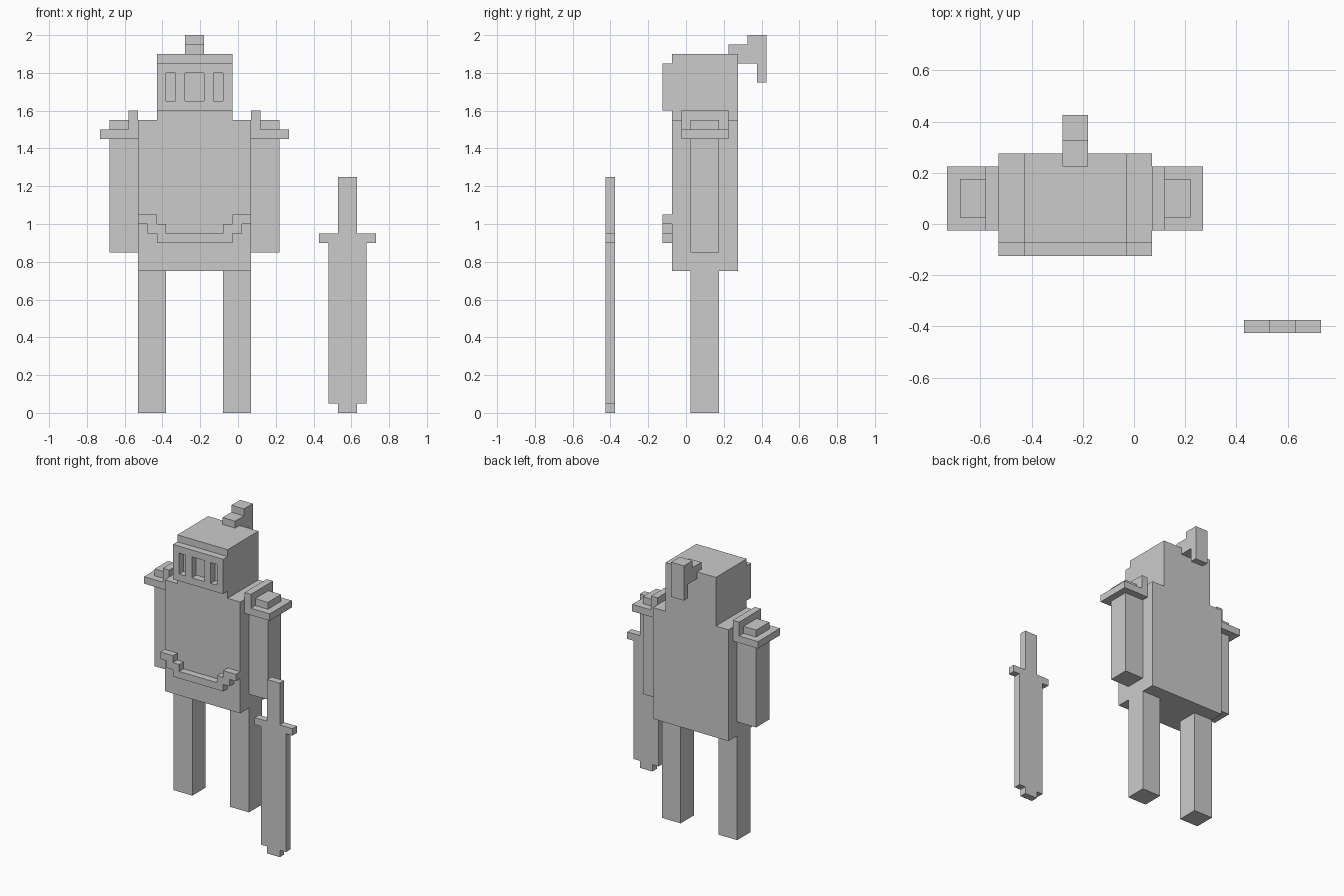
import bpy
import bmesh
from mathutils import Vector

cube = bpy.data.objects.get("Cube")
if cube:
    bpy.data.objects.remove(cube, do_unlink=True)

GREY = (0.6, 0.6, 0.6, 1.0)
grey = bpy.data.materials.new("plain_grey")
grey.use_nodes = True
grey.diffuse_color = GREY
grey.node_tree.nodes["Principled BSDF"].inputs["Base Color"].default_value = GREY

BODY_X = -0.23
SWORD_X = 0.58


def prism(name, outline, depth, axis="y", origin_x=BODY_X):
    """Extrude an outline: (x, z) points along y, or (y, z) points along x."""
    low, high = depth
    bm = bmesh.new()
    if axis == "y":
        points = [Vector((origin_x + u, low, z)) for u, z in outline]
        step = Vector((0, high - low, 0))
    else:
        points = [Vector((origin_x + low, u, z)) for u, z in outline]
        step = Vector((high - low, 0, 0))
    face = bm.faces.new([bm.verts.new(p) for p in points])
    moved = bmesh.ops.extrude_face_region(bm, geom=[face], use_keep_orig=True)
    verts = [g for g in moved["geom"] if isinstance(g, bmesh.types.BMVert)]
    bmesh.ops.translate(bm, verts=verts, vec=step)
    bmesh.ops.recalc_face_normals(bm, faces=bm.faces)
    mesh = bpy.data.meshes.new(name)
    bm.to_mesh(mesh)
    bm.free()
    mesh.materials.append(grey)
    obj = bpy.data.objects.new(name, mesh)
    bpy.context.collection.objects.link(obj)
    return obj


def box(name, x, y, z):
    return prism(name, [(x[0], z[0]), (x[1], z[0]), (x[1], z[1]), (x[0], z[1])], y)


def mirrored(half):
    """Complete an outline listed on its +x side from bottom to top."""
    return half + [(-u, z) for u, z in reversed(half)]


# Torso and head in one stepped block
prism("torso_and_head", mirrored([(0.3, 0.75), (0.3, 1.55), (0.2, 1.55), (0.2, 1.9)]),
      (-0.075, 0.275))

# Visor with three slots
visor = box("visor", (-0.2, 0.2), (-0.125, -0.075), (1.6, 1.85))
for left, right in ((-0.15, -0.1), (-0.05, 0.05), (0.1, 0.15)):
    cutter = box("slot_cutter", (left, right), (-0.2, 0.0), (1.65, 1.8))
    cutter.hide_render = True
    cut = visor.modifiers.new("slot", "BOOLEAN")
    cut.operation = "DIFFERENCE"
    cut.solver = "EXACT"
    cut.object = cutter
    bpy.context.view_layer.objects.active = visor
    bpy.ops.object.modifier_apply(modifier=cut.name)
    bpy.data.objects.remove(cutter, do_unlink=True)

# Plume hooking over the back of the head
prism("plume", [(0.225, 1.85), (0.375, 1.85), (0.375, 1.75), (0.425, 1.75),
                (0.425, 2.0), (0.325, 2.0), (0.325, 1.95), (0.225, 1.95)],
      (-0.05, 0.05), axis="x")

# Stepped belt hanging across the front
prism("belt", mirrored([(0.2, 0.9), (0.2, 0.95), (0.25, 0.95), (0.25, 1.0), (0.3, 1.0),
                        (0.3, 1.05), (0.2, 1.05), (0.2, 1.0), (0.15, 1.0), (0.15, 0.95)]),
      (-0.125, -0.075))

# Limbs and shoulder guards on both sides
for side, s in (("left", 1), ("right", -1)):
    box(side + "_leg", (s * 0.15, s * 0.3), (0.025, 0.175), (0, 0.75))
    box(side + "_arm", (s * 0.3, s * 0.45), (0.025, 0.175), (0.85, 1.55))
    guard = [(0.3, 1.45), (0.5, 1.45), (0.5, 1.5), (0.35, 1.5), (0.35, 1.6), (0.3, 1.6)]
    prism(side + "_shoulder_guard", [(s * u, z) for u, z in guard], (-0.025, 0.225))

# Sword standing point down
prism("sword", mirrored([(0.05, 0), (0.05, 0.05), (0.1, 0.05), (0.1, 0.9), (0.15, 0.9),
                         (0.15, 0.95), (0.05, 0.95), (0.05, 1.25)]),
      (-0.425, -0.375), origin_x=SWORD_X)
